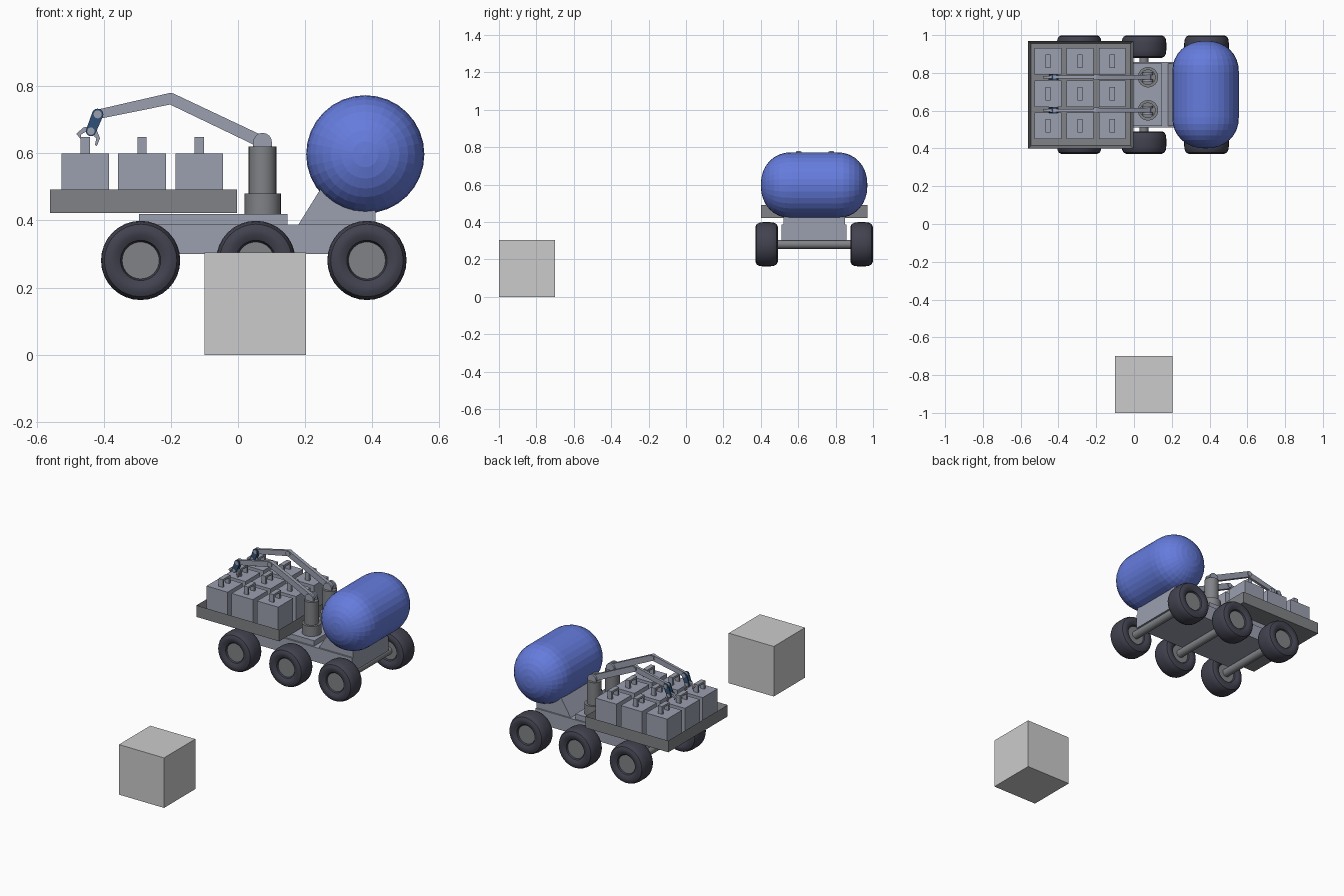
import bpy, bmesh, math
from mathutils import Vector, Matrix

if "Cube" in bpy.data.objects:
    bpy.data.objects.remove(bpy.data.objects["Cube"])

CY = 0.685                      # centre line of the vehicle


def material(name, rgb):
    m = bpy.data.materials.new(name)
    m.diffuse_color = (*rgb, 1)
    m.use_nodes = True
    m.node_tree.nodes["Principled BSDF"].inputs["Base Color"].default_value = m.diffuse_color
    return m


BODY = material("body_grey", (0.33, 0.35, 0.43))
DARK = material("dark_grey", (0.22, 0.225, 0.24))
TYRE = material("tyre", (0.055, 0.055, 0.08))
BLUE = material("tank_blue", (0.13, 0.2, 0.72))
NAVY = material("joint_blue", (0.03, 0.08, 0.18))


def finish(name, bm, mat=None, smooth=False):
    bmesh.ops.recalc_face_normals(bm, faces=bm.faces)
    me = bpy.data.meshes.new(name)
    bm.to_mesh(me)
    bm.free()
    ob = bpy.data.objects.new(name, me)
    bpy.context.collection.objects.link(ob)
    if mat:
        me.materials.append(mat)
    if smooth:
        bpy.ops.object.select_all(action='DESELECT')
        ob.select_set(True)
        bpy.context.view_layer.objects.active = ob
        bpy.ops.object.shade_smooth_by_angle(angle=math.radians(35))
    return ob


def add_box(bm, lo, hi):
    lo, hi = Vector(lo), Vector(hi)
    m = Matrix.Translation((lo + hi) / 2) @ Matrix.Diagonal((*(hi - lo), 1))
    return bmesh.ops.create_cube(bm, size=1, matrix=m)['verts']


def box(name, lo, hi, mat=None):
    bm = bmesh.new()
    add_box(bm, lo, hi)
    return finish(name, bm, mat)


def cylinder(name, centre, r, length, mat, axis='Y', seg=24):
    bm = bmesh.new()
    rot = Matrix.Rotation(math.pi / 2, 4, 'X') if axis == 'Y' else Matrix()
    bmesh.ops.create_cone(bm, cap_ends=True, segments=seg, radius1=r, radius2=r,
                          depth=length, matrix=Matrix.Translation(centre) @ rot)
    return finish(name, bm, mat, True)


def lathe_y(name, profile, centre, mat, seg, smooth, closed=False):
    """Spin a (radius, y) profile around a y-parallel axis."""
    bm = bmesh.new()
    vs = [bm.verts.new((r, y, 0)) for r, y in profile]
    es = [bm.edges.new(p) for p in zip(vs, vs[1:])]
    if closed:
        es.append(bm.edges.new((vs[-1], vs[0])))
    bmesh.ops.spin(bm, geom=vs + es, cent=(0, 0, 0), axis=(0, 1, 0),
                   angle=math.tau, steps=seg, use_merge=True)
    bmesh.ops.remove_doubles(bm, verts=bm.verts, dist=1e-5)
    bmesh.ops.translate(bm, verts=bm.verts, vec=centre)
    return finish(name, bm, mat, smooth)


def plate(name, pts, y, width, mat, smooth=False):
    """Extrude an (x, z) outline along y."""
    bm = bmesh.new()
    f = bm.faces.new([bm.verts.new((x, y - width / 2, z)) for x, z in pts])
    g = bmesh.ops.extrude_face_region(bm, geom=[f])['geom']
    bmesh.ops.translate(bm, vec=(0, width, 0),
                        verts=[v for v in g if isinstance(v, bmesh.types.BMVert)])
    return finish(name, bm, mat, smooth)


def link(name, p, q, rp, rq, y, width, mat):
    """Arm segment with rounded ends."""
    a = math.atan2(q[1] - p[1], q[0] - p[0])
    pts = []
    for c, r, start in ((p, rp, a + math.pi / 2), (q, rq, a - math.pi / 2)):
        for i in range(9):
            t = start + math.pi * i / 8
            pts.append((c[0] + r * math.cos(t), c[1] + r * math.sin(t)))
    return plate(name, pts, y, width, mat, True)


# separate cargo block on the ground
box("ground_block", (-0.10, -1.0, 0), (0.203, -0.70, 0.304))

# chassis, deck and tank cradle
box("chassis", (-0.295, 0.51, 0.30), (0.41, 0.858, 0.388), BODY)
box("deck", (-0.295, 0.52, 0.388), (0.148, 0.85, 0.42), BODY)
plate("tank_cradle", [(0.18, 0.388), (0.41, 0.388), (0.41, 0.46), (0.35, 0.52), (0.262, 0.52)],
      CY, 0.33, BODY)

# wheels and axles
half = [(0.054, 0.036), (0.060, 0.050), (0.078, 0.060), (0.094, 0.060),
        (0.108, 0.053), (0.115, 0.040), (0.118, 0.020)]
tyre = half + [(r, -y) for r, y in reversed(half)]
for i, x in enumerate((-0.29, 0.053, 0.384)):
    cylinder(f"axle_{i}", (x, CY, 0.281), 0.024, 0.5, DARK, seg=16)
    for side, s in (("near", -1), ("far", 1)):
        c = (x, CY + s * 0.254, 0.281)
        lathe_y(f"tyre_{side}_{i}", tyre, c, TYRE, 32, True, closed=True)
        cylinder(f"hub_{side}_{i}", c, 0.055, 0.084, DARK, seg=32)

# capsule tank lying across the vehicle
R, cap, L = 0.176, 0.165, 0.285
prof = []
for i in range(9):
    t = math.pi / 2 * i / 8
    prof.append((R * math.sin(t) ** 0.93, L - cap + cap * max(0, math.cos(t)) ** 0.93))
prof[-1] = (R, L - cap)
prof += [(r, -y) for r, y in reversed(prof)]
lathe_y("tank", prof, (0.379, CY, 0.597), BLUE, 32, False)

# open cargo tray: inset the top face and push it down
bm = bmesh.new()
add_box(bm, (-0.56, 0.40, 0.422), (-0.003, 0.97, 0.492))
top = max(bm.faces, key=lambda f: f.calc_center_median().z)
bmesh.ops.inset_region(bm, faces=[top], thickness=0.022)
bmesh.ops.translate(bm, verts=top.verts, vec=(0, 0, -0.05))
finish("tray", bm, DARK)

# nine crates with arched handles
for i, x in enumerate((-0.455, -0.286, -0.115)):
    for j, y in enumerate((0.52, 0.69, 0.862)):
        box(f"crate_{i}_{j}", (x - 0.071, y - 0.071, 0.442), (x + 0.071, y + 0.071, 0.60), BODY)
        bm = bmesh.new()
        for s in (-1, 1):
            add_box(bm, (x - 0.014, y + s * 0.03 - 0.006, 0.599),
                    (x + 0.014, y + s * 0.03 + 0.006, 0.636))
        add_box(bm, (x - 0.014, y - 0.036, 0.636), (x + 0.014, y + 0.036, 0.648))
        finish(f"crate_handle_{i}_{j}", bm, BODY)

# two jointed arms with claws
shoulder, elbow = (0.073, 0.633), (-0.20, 0.763)
wrist, knuckle = (-0.418, 0.716), (-0.438, 0.666)
claw_left = [(-.435, .682), (-.46, .677), (-.482, .658), (-.468, .642),
             (-.468, .656), (-.455, .663), (-.435, .66)]
claw_right = [(-.435, .678), (-.42, .667), (-.411, .645), (-.42, .622),
              (-.426, .625), (-.422, .645), (-.433, .655)]
for n, y in enumerate((0.602, 0.777)):
    cylinder(f"arm_base_{n}", (0.074, y, 0.45), 0.054, 0.062, DARK, 'Z')
    cylinder(f"arm_post_{n}", (0.073, y, 0.548), 0.041, 0.144, DARK, 'Z')
    for s in (-1, 1):
        link(f"shoulder_cheek_{n}_{s}", (0.073, 0.61), shoulder, 0.028, 0.028,
             y + s * 0.018, 0.012, BODY)
        link(f"hand_{n}_{s}", wrist, knuckle, 0.017, 0.015, y + s * 0.011, 0.006, NAVY)
    link(f"upper_arm_{n}", shoulder, elbow, 0.018, 0.017, y, 0.022, BODY)
    link(f"forearm_{n}", elbow, wrist, 0.017, 0.014, y, 0.016, BODY)
    cylinder(f"elbow_pin_{n}", (elbow[0], y, elbow[1]), 0.015, 0.03, BODY, seg=16)
    cylinder(f"wrist_pin_{n}", (wrist[0], y, wrist[1]), 0.012, 0.034, BODY, seg=16)
    cylinder(f"knuckle_pin_{n}", (knuckle[0], y, knuckle[1]), 0.011, 0.034, BODY, seg=16)
    plate(f"claw_left_{n}", claw_left, y, 0.014, BODY)
    plate(f"claw_right_{n}", claw_right, y, 0.014, BODY)
